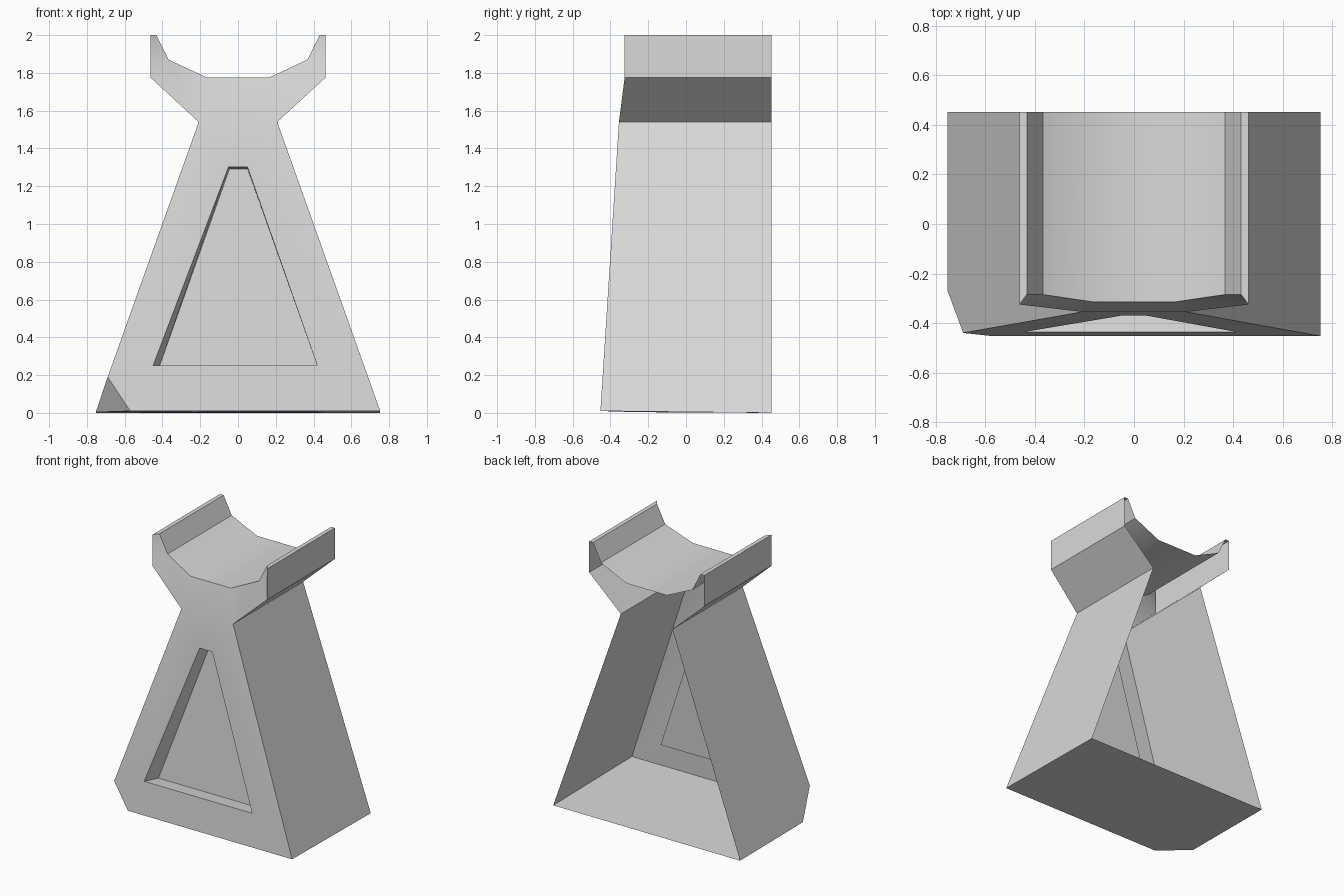
import bpy, bmesh, math
from mathutils import Vector

cube = bpy.data.objects.get("Cube")
if cube:
    bpy.data.objects.remove(cube)

BACK = 0.453

# One plain grey material
grey = bpy.data.materials.new("light_grey")
grey.use_nodes = True
grey.diffuse_color = (0.7, 0.7, 0.7, 1)
grey.node_tree.nodes["Principled BSDF"].inputs["Base Color"].default_value = (0.7, 0.7, 0.7, 1)

bm = bmesh.new()
V = {}


def point(name, x, y, z):
    V[name] = bm.verts.new((x, y, z))


def face(*names):
    return bm.faces.new([V[n] for n in names])


# Front outline of the upper half, mirrored left (+x) and right (-x)
upper = {
    "waist": (0.208, -0.355, 1.54),
    "arm": (0.463, -0.325, 1.775),
    "tip_out": (0.463, -0.325, 2.0),
    "tip_in": (0.433, -0.285, 2.0),
    "rim": (0.368, -0.285, 1.87),
    "seat": (0.163, -0.315, 1.775),
}
for side, s in (("L", 1), ("R", -1)):
    for n, (x, y, z) in upper.items():
        point(n + side, s * x, y, z)
        point(n + side + "_back", s * x, BACK, z)
    point("foot" + side + "_back", s * 0.753, BACK, 0)

# Foot corners, with one clipped corner at the front right
point("footL", 0.753, -0.453, 0.01)
point("clip_front", -0.57, -0.453, 0.01)
point("clip_top", -0.69, -0.44, 0.19)
point("clip_side", -0.753, -0.27, 0.004)

# Triangular window opening and its recessed panel
point("w0", -0.45, -0.437, 0.25)
point("w1", 0.42, -0.437, 0.25)
point("w2", 0.05, -0.37, 1.302)
point("w3", -0.05, -0.37, 1.302)
point("p0", -0.42, -0.315, 0.235)
point("p1", 0.425, -0.315, 0.235)
point("p2", 0.05, -0.25, 1.292)
point("p3", -0.045, -0.25, 1.292)

# Front wall around the window
face("clip_front", "footL", "w1", "w0")
face("footL", "waistL", "w2", "w1")
face("waistL", "waistR", "w3", "w2")
face("waistR", "clip_top", "w0", "w3")
face("clip_top", "clip_front", "w0")
face("waistR", "waistL", "seatL", "seatR")

# Window recess
for i in range(4):
    j = (i + 1) % 4
    face(f"w{i}", f"w{j}", f"p{j}", f"p{i}")
face("p0", "p1", "p2", "p3")

# Cradle arms: front faces and the strips running to the open back
names = list(upper)
for side in "LR":
    w, a, to, ti, r, s = [n + side for n in names]
    face(w, a, r, s)
    face(a, to, ti, r)
    for n, m in zip(names, names[1:]):
        face(n + side, m + side, m + side + "_back", n + side + "_back")
face("seatL", "seatR", "seatR_back", "seatL_back")

# Side walls, clipped corner and floor
face("footL", "waistL", "waistL_back", "footL_back")
face("clip_side", "clip_top", "waistR", "waistR_back", "footR_back")
face("clip_front", "clip_top", "clip_side")
floor = face("clip_front", "footL", "footL_back", "footR_back", "clip_side")

# Outward normals on the open shell
bmesh.ops.recalc_face_normals(bm, faces=bm.faces)
bm.normal_update()
if floor.normal.dot(Vector((0, 0, 1))) > 0:
    bmesh.ops.reverse_faces(bm, faces=bm.faces)

mesh = bpy.data.meshes.new("cradle_stand")
bm.to_mesh(mesh)
bm.free()
mesh.materials.append(grey)
stand = bpy.data.objects.new("cradle_stand", mesh)
bpy.context.collection.objects.link(stand)
bpy.context.view_layer.objects.active = stand
stand.select_set(True)
bpy.ops.object.shade_smooth_by_angle(angle=math.radians(30))
